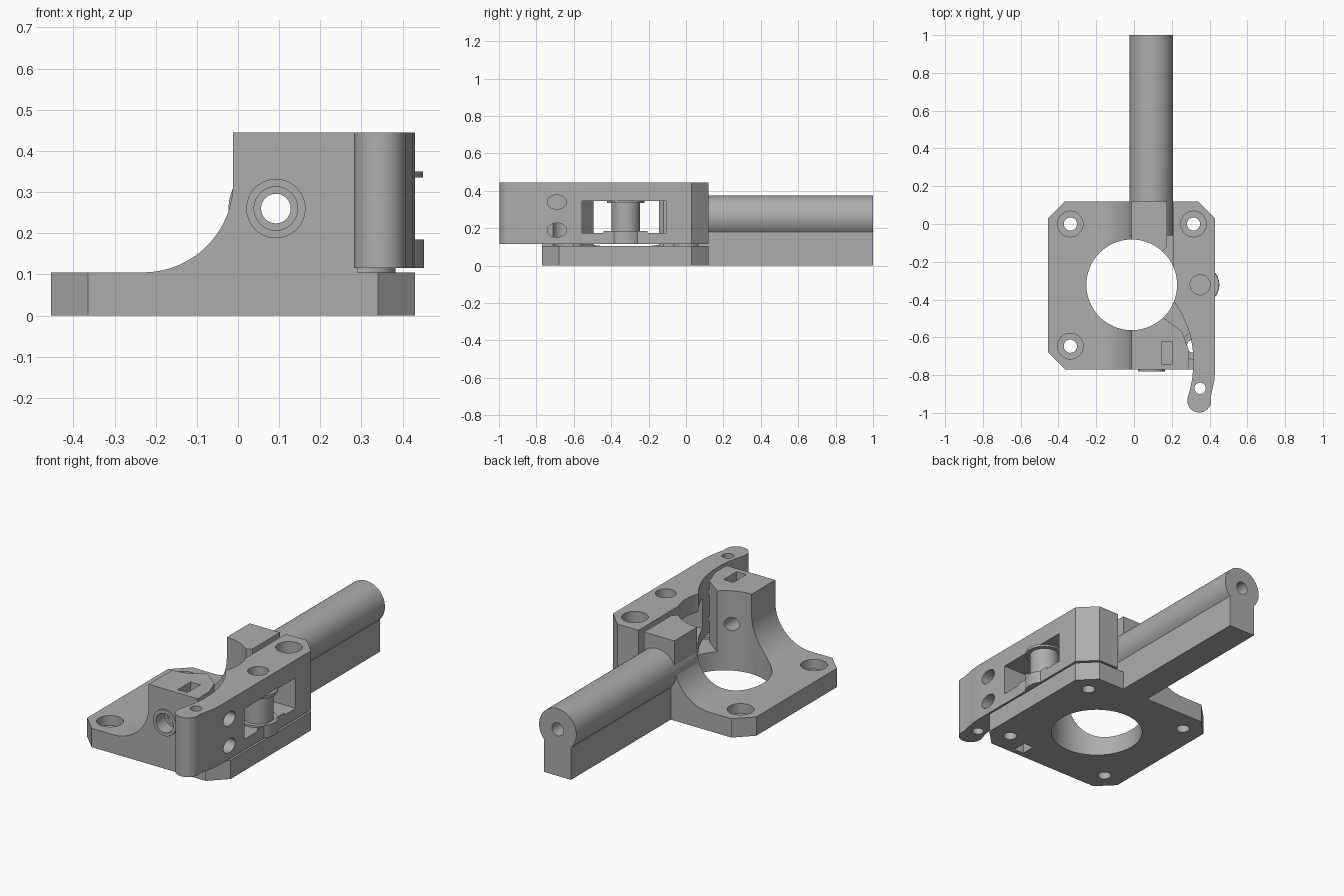
import bpy, math
from mathutils import Matrix

if "Cube" in bpy.data.objects:
    bpy.data.objects.remove(bpy.data.objects["Cube"])

grey = bpy.data.materials.new("plain grey")
grey.use_nodes = True
grey.diffuse_color = (0.42, 0.42, 0.42, 1)
grey.node_tree.nodes["Principled BSDF"].inputs["Base Color"].default_value = (0.42, 0.42, 0.42, 1)

Z_AXIS = Matrix.Identity(4)
Y_AXIS = Matrix.Rotation(math.pi / 2, 4, 'X')    # profile (x, z), extruded to -y
X_AXIS = Matrix(((0, 0, 1, 0), (1, 0, 0, 0), (0, 1, 0, 0), (0, 0, 0, 1)))  # profile (y, z)


def prism(name, pts, lo, hi, axis=Z_AXIS):
    """Extrude a counter-clockwise outline between lo and hi along an axis."""
    if axis is Y_AXIS:
        lo, hi = -hi, -lo
    n = len(pts)
    verts = [axis @ Matrix.Translation((x, y, h)).translation for h in (lo, hi) for x, y in pts]
    faces = [tuple(reversed(range(n))), tuple(range(n, 2 * n))]
    faces += [(i, (i + 1) % n, n + (i + 1) % n, n + i) for i in range(n)]
    mesh = bpy.data.meshes.new(name)
    mesh.from_pydata(verts, [], faces)
    mesh.materials.append(grey)
    obj = bpy.data.objects.new(name, mesh)
    bpy.context.collection.objects.link(obj)
    return obj


def arc(cx, cy, r, start, end, n=16, ry=None):
    return [(cx + r * math.cos(math.radians(start + (end - start) * i / n)),
             cy + (ry or r) * math.sin(math.radians(start + (end - start) * i / n)))
            for i in range(n + 1)]


def cyl(name, cx, cy, r, lo, hi, axis=Z_AXIS, n=48, ry=None):
    return prism(name, arc(cx, cy, r, 0, 360, n, ry)[:-1], lo, hi, axis)


def rect(x0, x1, y0, y1):
    return [(x0, y0), (x1, y0), (x1, y1), (x0, y1)]


def combine(obj, other, operation='DIFFERENCE'):
    """Apply a boolean and discard the helper."""
    mod = obj.modifiers.new("cut", 'BOOLEAN')
    mod.operation, mod.solver, mod.object = operation, 'EXACT', other
    bpy.context.view_layer.update()
    deps = bpy.context.evaluated_depsgraph_get()
    mesh = bpy.data.meshes.new_from_object(obj.evaluated_get(deps))
    obj.modifiers.clear()
    obj.data = mesh
    bpy.data.objects.remove(other)


LEFT, RIGHT, FRONT, BACK = -0.455, 0.43, -0.77, 0.12
PLATE, TOP, C = 0.105, 0.445, 0.09
MX, MY = -0.012, -0.322          # motor opening centre
FX, FZ = 0.092, 0.26             # filament path centre
PX = 0.315                       # pivot screw x

# Mounting plate with chamfered corners, and the raised body with its curved flank
body = prism("mount_body", [
    (LEFT + C, FRONT), (RIGHT - C, FRONT), (RIGHT, FRONT + C), (RIGHT, BACK - C),
    (RIGHT - C, BACK), (LEFT + C, BACK), (LEFT, BACK - C), (LEFT, FRONT + C)], 0, PLATE)
flank = [(-0.23, 0.05), (0.30, 0.05), (0.30, TOP), (MX, TOP)] + \
    arc(-0.23, 0.323, 0.218, 0, -90, 24)
combine(body, prism("flank", flank, FRONT, BACK, Y_AXIS), 'UNION')

# Clearance for the lever between the two raised blocks
combine(body, prism("lever_space", [
    (0.175, 0.3), (0.175, -0.12), (0.15, -0.145), (0.155, -0.495), (0.255, -0.57),
    (0.29, -0.67), (0.29, -0.9), (0.6, -0.9), (0.6, 0.3)], PLATE, 0.6))

# Outlet rod and its support rib
combine(body, prism("rod_rib", rect(0.01, 0.175, 0, 0.25), 0.1, 1.0, Y_AXIS), 'UNION')
combine(body, cyl("rod", FX, FZ, 0.115, -0.06, 1.0, Y_AXIS, 64), 'UNION')

# Filament inlet collar
combine(body, cyl("collar", FX, FZ, 0.072, -0.78, -0.7, Y_AXIS), 'UNION')

# Motor opening, filament bore, inlet bore and nut slots
combine(body, cyl("motor_opening", MX, MY, 0.24, -0.1, 0.6, n=96))
combine(body, cyl("bore", FX, FZ, 0.036, -0.9, 1.1, Y_AXIS, 32))
combine(body, cyl("inlet", FX, FZ, 0.053, -0.9, -0.7, Y_AXIS, 32))
combine(body, prism("nut_slot", rect(0.145, 0.205, -0.74, -0.625), 0.15, 0.6))
combine(body, prism("lower_slot", rect(0.145, 0.205, -0.74, -0.66), -0.1, 0.06))

# Four mounting screw holes with counterbores
for sx in (-0.337, PX):
    for sy in (0.0, -0.647):
        combine(body, cyl("screw_hole", sx, sy, 0.035, -0.1, 0.3, n=32))
        if sx < 0 or sy < 0:
            combine(body, cyl("counterbore", sx, sy, 0.068, 0.05, 0.3, n=32))

# Swinging idler lever with a hooked finger end
outline = [(RIGHT, -0.77), (RIGHT, BACK - C), (RIGHT - C, BACK), (0.21, BACK), (0.21, -0.41)]
outline += [(0.25, -0.47), (0.28, -0.535), (0.302, -0.605), (0.313, -0.68), (0.315, -0.75),
            (0.308, -0.82), (0.295, -0.88)]
outline += arc(0.345, -0.935, 0.063, 165, 375, 20) + [(0.425, -0.83)]
lever = prism("idler_lever", outline, 0.115, TOP)
combine(lever, cyl("lever_relief", MX, MY, 0.24, 0, 0.6, n=96))
BX, BY = 0.35, -0.322            # idler axle centre
combine(lever, cyl("axle_boss", BX, BY, 0.102, 0.115, 0.185), 'UNION')
combine(lever, prism("window", rect(-0.555, -0.105, 0.175, 0.345), 0.1, 0.425, X_AXIS))
combine(lever, prism("window_front", rect(-0.555, -0.105, 0.186, 0.345), 0.4, 0.6, X_AXIS))
combine(lever, prism("window_side", rect(-0.555, -0.44, 0.175, 0.345), 0.4, 0.6, X_AXIS))
combine(lever, prism("window_rear", rect(-0.205, -0.105, 0.175, 0.345), 0.4, 0.6, X_AXIS))
combine(lever, cyl("axle_recess", BX, BY, 0.053, 0.39, 0.6))
combine(lever, cyl("pivot_hole", PX, 0, 0.035, 0, 0.6, n=32))
combine(lever, cyl("pivot_counterbore", PX, 0, 0.068, 0.37, 0.6, n=32))
combine(lever, cyl("finger_hole", 0.35, -0.87, 0.03, 0, 0.6, n=32))
for hz in (0.19, 0.34):
    combine(lever, cyl("tension_slot", -0.69, hz, 0.052, 0.1, 0.6, X_AXIS, 32, 0.038))

# Idler axle, its end collars, and the pivot spacer
parts = [body, lever,
         cyl("idler_axle", BX, BY, 0.077, 0.17, 0.35),
         cyl("upper_axle_collar", BX, BY, 0.1, 0.335, 0.35),
         cyl("lower_axle_collar", BX, BY, 0.1, 0.17, 0.185)]
spacer = cyl("pivot_spacer", PX, 0, 0.068, 0.1, 0.12)
combine(spacer, cyl("spacer_hole", PX, 0, 0.035, 0, 0.3, n=32))
parts.append(spacer)

# Smooth the round surfaces, keep the edges crisp
bpy.ops.object.select_all(action='DESELECT')
for obj in parts:
    obj.select_set(True)
bpy.context.view_layer.objects.active = body
bpy.ops.object.shade_smooth_by_angle(angle=math.radians(25))
